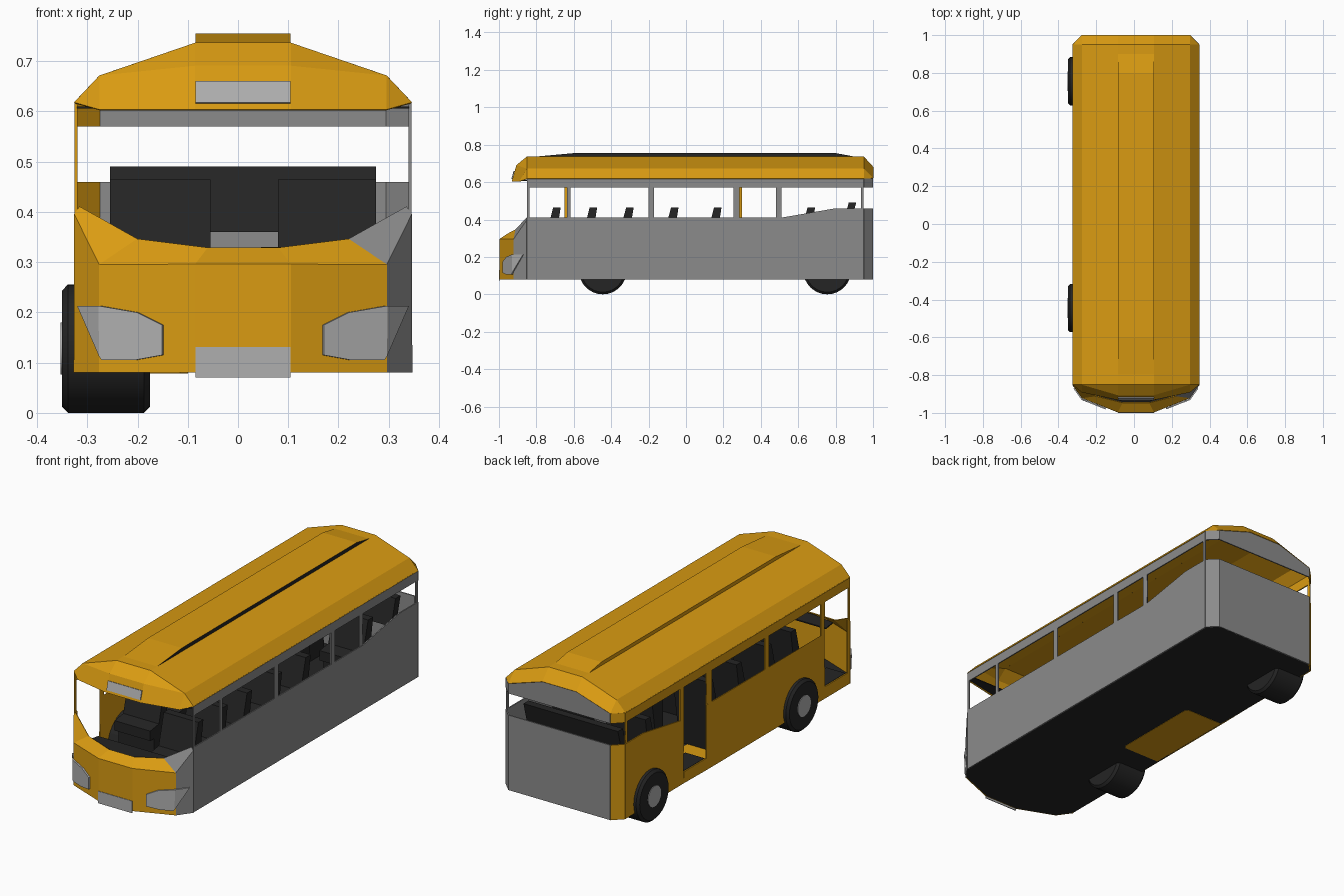
import bpy, bmesh, math
from mathutils import Vector

if "Cube" in bpy.data.objects:
    bpy.data.objects.remove(bpy.data.objects["Cube"])

CX = 0.01  # the body's mirror plane


def material(name, r, g, b):
    m = bpy.data.materials.new(name)
    m.diffuse_color = (r, g, b, 1)
    m.use_nodes = True
    m.node_tree.nodes["Principled BSDF"].inputs["Base Color"].default_value = m.diffuse_color
    return m


ORANGE = material("orange paint", 0.70, 0.33, 0.006)
GREY = material("grey paint", 0.26, 0.26, 0.26)
LIGHT = material("light grey", 0.43, 0.43, 0.43)
BLACK = material("black", 0.018, 0.018, 0.018)


def build(name, polys, mats, thick=0.0, rule=None):
    """Mesh from polygons given about the mirror plane; optional sheet thickness."""
    bm = bmesh.new()
    for p in polys:
        bm.faces.new([bm.verts.new((x + CX, y, z)) for x, y, z in p])
    bmesh.ops.remove_doubles(bm, verts=bm.verts, dist=1e-5)
    bmesh.ops.recalc_face_normals(bm, faces=bm.faces)
    bm.normal_update()
    if rule:
        for f in bm.faces:
            f.material_index = rule(f)
    me = bpy.data.meshes.new(name)
    bm.to_mesh(me)
    bm.free()
    for m in mats:
        me.materials.append(m)
    ob = bpy.data.objects.new(name, me)
    bpy.context.collection.objects.link(ob)
    if thick:
        s = ob.modifiers.new("thickness", 'SOLIDIFY')
        s.thickness, s.offset = thick, 0
    return ob


def mirrored(polys):
    return polys + [[(-x, y, z) for x, y, z in reversed(p)] for p in polys]


def across(*pts):
    """Polygon spanning the centre, from a chain of right-hand points."""
    return list(pts) + [(-x, y, z) for x, y, z in reversed(pts)]


def prism(name, profile, x0, x1, mats, rule=None):
    """Extrude a (y, z) profile from x0 to x1."""
    n = len(profile)
    polys = [[(x, y, z) for y, z in profile] for x in (x0, x1)]
    for i in range(n):
        a, b = profile[i], profile[(i + 1) % n]
        polys.append([(x0, *a), (x0, *b), (x1, *b), (x1, *a)])
    return build(name, polys, mats, 0, rule)


def rect(y0, y1, z0, z1):
    return [(y0, z0), (y1, z0), (y1, z1), (y0, z1)]


# Side walls with window openings; the left one also has two doorways
rear = [(0.95, 0.08), (0.95, 0.46), (0.8, 0.46), (0.51, 0.41)]
header = rect(-0.85, 0.95, 0.57, 0.62)
posts = [rect(a, b, 0.41, 0.57) for a, b in
         ((-0.85, -0.837), (-0.637, -0.617), (-0.2, -0.17),
          (0.255, 0.285), (0.48, 0.51))]
posts.append(rect(0.935, 0.95, 0.46, 0.57))
right = [rear + [(-0.85, 0.41), (-0.85, 0.08)], header] + posts
left = [rear + [(0.48, 0.41), (0.48, 0.08)],
        rect(-0.65, 0.3, 0.08, 0.41), rect(-0.85, -0.83, 0.08, 0.41),
        rect(-0.83, -0.65, 0.08, 0.14), rect(0.3, 0.48, 0.08, 0.14),
        rect(-0.65, -0.637, 0.41, 0.57), rect(0.285, 0.3, 0.41, 0.57),
        header] + posts
for name, x, polys, mat in (("right_wall", 0.332, right, GREY),
                            ("left_wall", -0.332, left, ORANGE)):
    build(name, [[(x, y, z) for y, z in p] for p in polys], [mat], 0.006)

# Back wall, upper back panel and the cut corners
build("back_wall", [across((0.285, 0.997, 0.08), (0.285, 0.997, 0.46)),
                    across((0.285, 0.997, 0.57), (0.285, 0.997, 0.62),
                           (0.095, 0.997, 0.68))], [GREY], 0.006)
corners = [[(0.333, 0.95, a), (0.285, 0.998, a), (0.285, 0.998, b), (0.333, 0.95, b)]
           for a, b in ((0.08, 0.46), (0.57, 0.62))]
build("back_corner", mirrored(corners), [GREY, ORANGE], 0.006,
      lambda f: int(f.calc_center_median().x < 0))

# Nose and hood
P = [(0.335, -0.85), (0.285, -0.92), (0.095, -0.995)]
belt = [(*P[0], 0.395), (*P[1], 0.295), (*P[2], 0.295)]
base = [(x, y, 0.08) for x, y in P]
top = [(0.325, -0.85, 0.41), (0.21, -0.91, 0.345), (0.07, -0.945, 0.327)]
nose = []
for lo, hi in ((base, belt), (belt, top)):
    nose += mirrored([[lo[i], lo[i + 1], hi[i + 1], hi[i]] for i in (0, 1)])
    nose.append(across(lo[2], hi[2]))
build("nose", nose, [ORANGE, GREY], 0.005,
      lambda f: int(f.calc_center_median().x > 0.255))

# Dashboard behind the hood
build("dashboard", [across((0.2, -0.85, 0.322), (0.2, -0.905, 0.33), (0.07, -0.94, 0.322))],
      [BLACK], 0.006)

# Roof with front visor and sloped back
def section(y):
    return [(0.335, y, 0.617), (0.285, y, 0.67), (0.095, y, 0.735)]


F, B = section(-0.85), section(0.95)
rim2, rim3, mid = (0.285, -0.89, 0.603), (0.095, -0.93, 0.603), (0.095, -0.905, 0.69)
end2, end3 = (0.285, 1.0, 0.62), (0.095, 1.0, 0.68)
roof = mirrored([[F[0], B[0], B[1], F[1]], [F[1], B[1], B[2], F[2]],
                 [F[0], F[1], rim2], [F[1], mid, rim3, rim2], [F[1], F[2], mid],
                 [B[0], end2, B[1]], [B[1], end2, end3, B[2]]])
roof += [across(F[2], B[2]), across(F[2], mid), across(mid, rim3), across(B[2], end3)]
build("roof", roof, [ORANGE], 0.004)
build("visor_underside", [across((0.33, -0.85, 0.608), (0.285, -0.885, 0.608),
                                 (0.095, -0.922, 0.608))], [BLACK], 0.004)

# Raised roof strip, black along its right side
prism("roof_strip", [(-0.84, 0.733), (-0.6, 0.755), (0.8, 0.755), (0.92, 0.733)],
      -0.095, 0.095, [ORANGE, BLACK], lambda f: int(f.calc_center_median().x > 0.1))

# Floor and orange underfloor panel
build("floor", [across((0.33, 0.95, 0.083), (0.335, -0.85, 0.083), (0.285, -0.92, 0.083),
                       (0.095, -0.994, 0.083))
                + [(-0.285, 0.997, 0.083), (0.285, 0.997, 0.083)]], [BLACK], 0.006)
build("floor_panel", [[(-0.325, -0.2, 0.083), (-0.125, -0.2, 0.083), (-0.11, -0.185, 0.083),
                       (-0.11, 0.265, 0.083), (-0.125, 0.28, 0.083), (-0.325, 0.28, 0.083)]],
      [ORANGE], 0.009)

# Headlights, following the bend of the nose
def nose_y(x):
    for (xa, ya), (xb, yb) in zip(P, P[1:]):
        if xb <= x <= xa:
            return ya + (yb - ya) * (xa - x) / (xa - xb)
    return P[-1][1]


def on_nose(pts):
    return [(x, nose_y(x) - 0.008, z) for x, z in pts]


lamp = [on_nose([(0.327, 0.213), (0.285, 0.213), (0.285, 0.113)]),
        on_nose([(0.285, 0.213), (0.21, 0.2), (0.16, 0.175), (0.16, 0.115),
                 (0.215, 0.105), (0.28, 0.105), (0.285, 0.113)])]
build("headlight", mirrored(lamp), [LIGHT], 0.008)

# Front number plate and blank destination board
build("front_plate", [across((0.095, -0.998, 0.07), (0.095, -0.998, 0.131))], [LIGHT], 0.004)
build("destination_board", [across((0.095, -0.931, 0.617), (0.095, -0.919, 0.66))],
      [LIGHT], 0.005)

# Seats: reclined back, cushion and pedestal
def seat(name, y, x0, x1, height=0.465, low=0.08):
    pts = [(0, height), (-0.04, height), (-0.08, 0.31), (-0.15, 0.3), (-0.15, 0.25),
           (-0.12, 0.25), (-0.12, low), (-0.06, low)]
    prism(name, [(y + a, z) for a, z in pts], x0, x1, [BLACK])


for y in (-0.475, -0.28, -0.04, 0.19, 0.69):
    seat("right_seat", y, 0.07, 0.265)
    seat("left_seat", y, -0.265, -0.065)
seat("driver_seat", -0.67, 0.07, 0.265)
prism("rear_bench", [(0.91, 0.49), (0.87, 0.49), (0.835, 0.36), (0.875, 0.36)],
      -0.265, 0.265, [BLACK])

# Door steps
for y in (-0.74, 0.39):
    prism("door_step", rect(y - 0.085, y + 0.085, 0.085, 0.14), -0.327, -0.22, [BLACK])


# Wheels on the left side, with inner arches and hubs
def disc(name, r, x0, x1, y, z, mat, bevel=0.0):
    bpy.ops.mesh.primitive_cylinder_add(vertices=32, radius=r, depth=x1 - x0,
                                        location=((x0 + x1) / 2, y, z),
                                        rotation=(0, math.pi / 2, 0))
    ob = bpy.context.object
    ob.name = name
    ob.data.materials.append(mat)
    if bevel:
        b = ob.modifiers.new("edge", 'BEVEL')
        b.width, b.segments = bevel, 1
    bpy.ops.object.shade_smooth_by_angle(angle=math.radians(30))


for y in (-0.445, 0.755):
    disc("wheel", 0.128, -0.35, -0.175, y, 0.128, BLACK, 0.012)
    disc("wheel_hub", 0.052, -0.353, -0.34, y, 0.128, LIGHT)
    arch = [(y + 0.15 * math.cos(a), 0.128 + 0.15 * math.sin(a))
            for a in (math.pi * i / 12 for i in range(13))]
    prism("wheel_arch", [(y + 0.15, 0.085)] + arch + [(y - 0.15, 0.085)],
          -0.327, -0.16, [BLACK])
